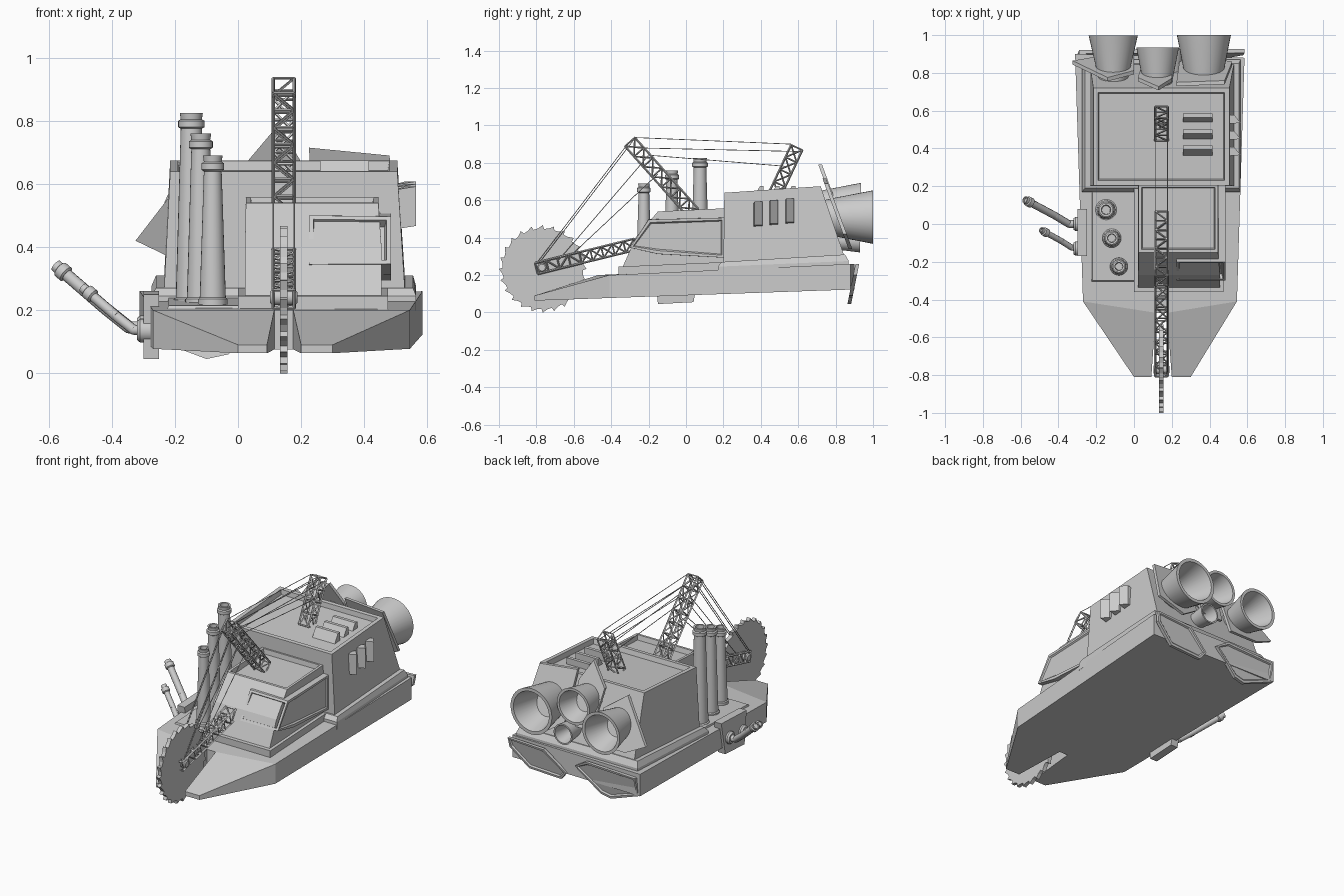
import bpy, bmesh, math
from mathutils import Vector, Matrix

if "Cube" in bpy.data.objects:
    bpy.data.objects.remove(bpy.data.objects["Cube"])

CX = 0.145  # plane of saw and booms


def finish(name, bm, smooth=False):
    bmesh.ops.recalc_face_normals(bm, faces=bm.faces)
    me = bpy.data.meshes.new(name)
    bm.to_mesh(me)
    bm.free()
    ob = bpy.data.objects.new(name, me)
    bpy.context.collection.objects.link(ob)
    if smooth:
        bpy.ops.object.select_all(action='DESELECT')
        ob.select_set(True)
        bpy.context.view_layer.objects.active = ob
        bpy.ops.object.shade_smooth_by_angle(angle=math.radians(35))
    return ob


def loft(name, rings, recess=()):
    """Skin equal-length rings, cap both ends, sink inset panels facing given directions."""
    bm = bmesh.new()
    vs = [[bm.verts.new(p) for p in r] for r in rings]
    n = len(vs[0])
    for a, b in zip(vs, vs[1:]):
        for i in range(n):
            bm.faces.new((a[i], a[(i + 1) % n], b[(i + 1) % n], b[i]))
    bm.faces.new(vs[0])
    bm.faces.new(vs[-1])
    bmesh.ops.recalc_face_normals(bm, faces=bm.faces)
    for d, inset, depth in recess:
        bm.normal_update()
        f = max(bm.faces, key=lambda f: round(f.normal.dot(Vector(d).normalized()), 2) + f.calc_area() * .01)
        bmesh.ops.inset_region(bm, faces=[f], thickness=inset)
        bmesh.ops.inset_region(bm, faces=[f], thickness=0.008, depth=-depth)
    return finish(name, bm)


def quad(x0, x1, y0, y1, z0, z1=None):
    z1 = z0 if z1 is None else z1
    return [(x0, y0, z0), (x1, y0, z0), (x1, y1, z1), (x0, y1, z1)]


def lathe(name, profile, loc, axis=(0, 0, 1), seg=28):
    """Revolve a closed (radius, height) profile."""
    bm = bmesh.new()
    m = Matrix.Translation(loc) @ Vector((0, 0, 1)).rotation_difference(Vector(axis)).to_matrix().to_4x4()
    rings = [[bm.verts.new(m @ Vector((r * math.cos(t), r * math.sin(t), h)))
              for t in (2 * math.pi * i / seg for i in range(seg))] for r, h in profile]
    for a, b in zip(rings, rings[1:]):
        for i in range(seg):
            bm.faces.new((a[i], a[(i + 1) % seg], b[(i + 1) % seg], b[i]))
    bm.faces.new(rings[0])
    bm.faces.new(rings[-1])
    return finish(name, bm, True)


def beam(bm, a, b, r, seg=4):
    a, b = Vector(a), Vector(b)
    d = b - a
    m = Matrix.Translation((a + b) / 2) @ d.to_track_quat('Z', 'Y').to_matrix().to_4x4()
    bmesh.ops.create_cone(bm, cap_ends=True, segments=seg, radius1=r, radius2=r, depth=d.length, matrix=m)


def lattice(name, a, b, w, h, n, r=0.006):
    bm = bmesh.new()
    a, b = Vector(a), Vector(b)
    nrm = (b - a).normalized().cross(Vector((1, 0, 0)))
    offs = [Vector((sx * w / 2, 0, 0)) + nrm * sy * h / 2 for sx, sy in ((-1, -1), (1, -1), (1, 1), (-1, 1))]
    for o in offs:
        beam(bm, a + o, b + o, r)
    for i in range(n + 1):
        p, q = a.lerp(b, i / n), a.lerp(b, (i + 1) / n)
        for k in range(4):
            o1, o2 = offs[k], offs[(k + 1) % 4]
            beam(bm, p + o1, p + o2, r * .75)
            if i < n:
                s, e = (o1, o2) if i % 2 else (o2, o1)
                beam(bm, p + s, q + e, r * .75)
    return finish(name, bm)


# Hull: wedge-bottomed main block and two prow horns around the saw slot
def bot(y):
    return 0.063 + (y + 0.82) * 0.035


def top(y):
    return 0.09 + (y + 0.81) * 0.275 if y < -0.41 else 0.2 + (y + 0.41) * 0.046


def slab(name, pts, zt):
    return loft(name, [[(x, y, bot(y)) for x, y in pts], [(x, y, zt(y)) for x, y in pts]])


slab("hull", [(-.27, -.41), (.115, -.47), (.175, -.47), (.545, -.41), (.585, .88), (-.312, .9)],
     lambda y: top(max(y, -.41)))
for nm, pts in (("prow_left", [(-.27, -.41), (0, -.81), (.092, -.81), (.115, -.47)]),
                ("prow_right", [(.545, -.41), (.3, -.81), (.2, -.81), (.175, -.47)])):
    slab(nm, pts, lambda y: .2 if y > -.5 else top(y))

# Deck tiers
loft("cabin_plinth", [quad(0, .475, -.36, .22, .19, .21), quad(0, .475, -.36, .22, .245, .27)])
loft("chimney_deck", [quad(-.23, 0, -.31, .22, .19), quad(-.22, 0, -.3, .22, .215, .24)])
loft("body_plinth", [quad(-.275, .565, .17, .87, .2, .24), quad(-.275, .565, .17, .87, .245, .275),
                     quad(-.26, .555, .19, .85, .27, .31)])

# Engine house with sunken roof
loft("engine_house", [quad(-.235, .53, .2, .85, .25, .29),
                      quad(-.215, .505, .205, .72, .64, .675)], [((0, 0, 1), .035, .03)])

# Cabin with sunken roof, and the windowed side pod
loft("cabin", [quad(.022, .455, -.34, .21, .24), quad(.022, .455, -.27, .21, .4),
               quad(.025, .445, -.15, .21, .54, .557)], [((0, 0, 1), .022, .03)])
pod = [(-.3, .345), (-.2, .5), (.205, .51), (.205, .29), (-.15, .31)]
loft("window_pod", [[(.225, y, z) for y, z in pod], [(.485, y, z * .97 + .012) for y, z in pod]],
     [((0, -.8, .5), .02, .03), ((1, 0, 0), .018, .008)])

# Louvers on roof and right wall
for i in range(3):
    y = .36 + .085 * i
    loft(f"roof_louver_{i}", [quad(.26, .415, y - .01, y + .055, .6),
                              quad(.26, .415, y + .035, y + .055, .675)])
    loft(f"side_louver_{i}", [[(.49, y, z), (.565, y + .005, z + .012), (.53, y + .048, z + .012), (.49, y + .048, z)]
                              for z in (.455 + .008 * i, .58 + .008 * i)])

# Chimneys
for i, (x, y, h, r) in enumerate(((-.148, .075, .825, .056), (-.118, -.075, .76, .05), (-.08, -.225, .69, .047))):
    t = r * .6
    z = .205
    lathe(f"chimney_{i}", [(r, 0), (r, .03), (r * .88, .035), (t, h - z - .05), (t + .008, h - z - .045),
                           (t + .008, h - z - .025), (t, h - z - .02), (t + .003, h - z), (t * .75, h - z),
                           (t * .65, h - z - .1)], (x, y, z), seg=24)

# Left exhaust pipes on a mounting plate
loft("pipe_mount", [quad(-.3, -.25, -.15, .04, .045, .055), quad(-.3, -.25, -.17, .08, .25, .26)])
for i, (pts, r) in enumerate((([(-.27, 0, .145), (-.345, 0, .145), (-.42, .045, .205), (-.57, .125, .335)], .02),
                              ([(-.27, -.13, .135), (-.33, -.125, .137), (-.385, -.09, .18), (-.485, -.035, .265)], .016))):
    cu = bpy.data.curves.new(f"exhaust_pipe_{i}", 'CURVE')
    cu.dimensions = '3D'
    cu.bevel_depth = r
    cu.bevel_resolution = 3
    cu.use_fill_caps = True
    sp = cu.splines.new('NURBS')
    knots = [pts[0], pts[1], pts[1], pts[2], pts[2], pts[3]]
    sp.points.add(len(knots) - 1)
    for p, c in zip(sp.points, knots):
        p.co = (*c, 1)
    sp.order_u = 3
    sp.use_endpoint_u = True
    ob = bpy.data.objects.new(cu.name, cu)
    bpy.context.collection.objects.link(ob)
    d = (Vector(pts[3]) - Vector(pts[2])).normalized()
    lathe(f"exhaust_tip_{i}", [(r, -.02), (r + .007, -.015), (r + .007, .01), (r, .014), (r, .03), (r * .7, .03),
                               (r * .6, -.01)], Vector(pts[3]) - d * .02, d, 20)
    lathe(f"exhaust_flange_{i}", [(.038, 0), (.038, .04), (.03, .05)], Vector(pts[0]), (-1, 0, 0), 20)

# Rear thrusters: hollow cones
for i, (x, z, y0, y1, r0, r1) in enumerate(((.37, .51, .75, 1, .098, .143), (-.11, .5, .76, .997, .08, .13),
                                            (.125, .58, .72, .935, .075, .113), (.2, .385, .76, .93, .045, .064))):
    L = y1 - y0
    lathe(f"thruster_{i}", [(r0 * .9, -.02), (r0, .02), (r1, L), (r1 * .86, L), (r0 * .75, .06)],
          (x, y0, z), (0, 1, 0), 36)


def plate(name, pts, y0, z0, slope, t, recess=()):
    f = lambda dy: [(x, y0 + slope * (z - z0) + dy, z) for x, z in pts]
    return loft(name, [f(0), f(t)], recess)


# Heat shields behind thrusters, and armour plates on the stern
plate("shield_left", [(-.325, .42), (-.14, .66), (0, .56), (0, .36), (-.2, .36)], .75, .675, -.37, .02)
plate("shield_middle", [(.02, .66), (.13, .79), (.2, .67), (.2, .42), (.05, .42)], .75, .675, -.37, .02)
plate("shield_right", [(.225, .715), (.48, .69), (.52, .42), (.36, .34), (.24, .42)], .745, .675, -.37, .02)
back = [((0, 1, -.2), .015, .008)]
plate("stern_plate_left", [(-.29, .235), (-.3, .12), (-.1, .045), (-.03, .06), (.13, .2), (.05, .25)],
      .868, .07, .2, .02, back)
plate("stern_plate_right", [(.585, .26), (.58, .2), (.46, .09), (.24, .08), (.2, .13), (.34, .25)],
      .868, .07, .2, .02, back)

# Saw blade with raked teeth, and its axle
R, N, cy, cz = .234, 24, -.766, .233
ring = []
for i in range(N):
    for r, f in ((R, 0), (R * .915, .12), (R * .93, .55)):
        t = -2 * math.pi * (i + f) / N
        ring.append((cy + r * math.cos(t), cz + r * math.sin(t)))
loft("saw_blade", [[(CX + s * .012, y, z) for y, z in ring] for s in (-1, 1)])
lathe("saw_axle", [(.018, 0), (.024, .006), (.024, .08), (.018, .086)], (CX - .043, -.77, .24), (1, 0, 0), 20)

# Lattice booms
lattice("saw_arm", (CX, -.8, .235), (CX, -.27, .365), .066, .06, 9)
lattice("main_boom", (CX, .04, .53), (CX, -.3, .912), .066, .07, 7)
lattice("rear_mast", (CX, .47, .62), (CX, .592, .882), .066, .066, 4)

# Rigging cables on both sides
bm = bmesh.new()
for s in (-1, 1):
    x = CX + s * .033
    for a, b in (((-.32, .89), (-.8, .26)), ((-.27, .935), (-.78, .27)), ((-.2, .84), (-.68, .28)),
                 ((-.15, .74), (-.62, .3)), ((-.27, .935), (.56, .9)), ((-.19, .84), (.55, .78)),
                 ((-.27, .88), (.62, .86))):
        beam(bm, (x, *a), (x, *b), .0022, 5)
finish("rigging_cables", bm)
